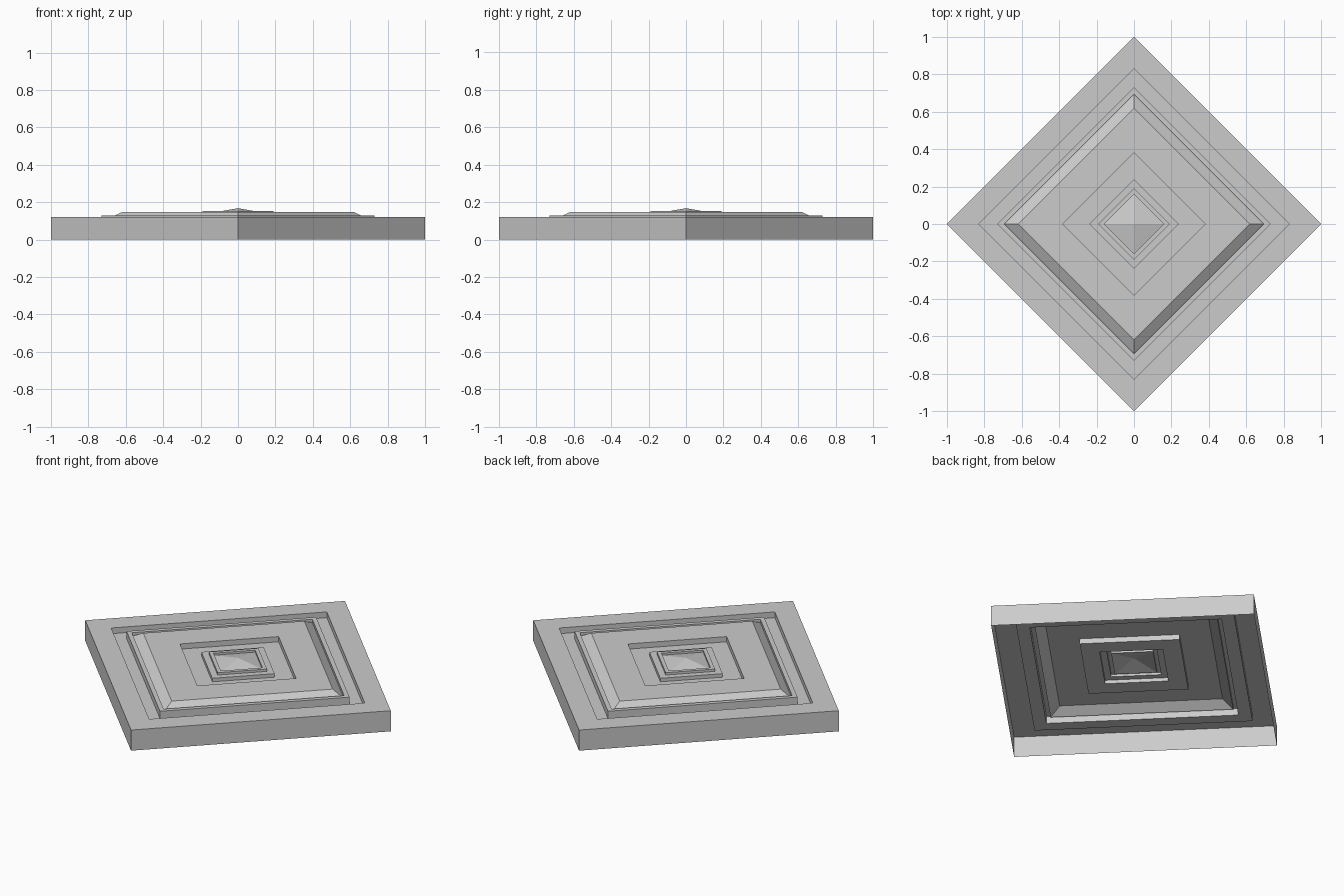
import bpy, bmesh
from math import cos, sin, pi

if "Cube" in bpy.data.objects:
    bpy.data.objects.remove(bpy.data.objects["Cube"])


def diamond_shell(name, profile):
    """Turn an (radius, z) profile into an open four-sided shell, corners on the axes."""
    bm = bmesh.new()
    rings = []
    for r, z in profile:
        if r == 0:
            rings.append([bm.verts.new((0, 0, z))] * 4)
        else:
            rings.append([bm.verts.new((r * cos(i * pi / 2), r * sin(i * pi / 2), z))
                          for i in range(4)])
    for low, high in zip(rings, rings[1:]):
        for i in range(4):
            j = (i + 1) % 4
            corners = [low[i], low[j], high[j], high[i]]
            bm.faces.new(list(dict.fromkeys(corners)))
    mesh = bpy.data.meshes.new(name)
    bm.to_mesh(mesh)
    bm.free()
    obj = bpy.data.objects.new(name, mesh)
    bpy.context.collection.objects.link(obj)
    return obj


# Outer skirt, flat border and the sunken channel inside it
diamond_shell("outer_border", [(1, 0), (1, 0.122), (0.83, 0.122), (0.83, 0.088), (0.73, 0.088)])

# Narrow raised ledge around the panel
diamond_shell("panel_ledge", [(0.73, 0.088), (0.73, 0.13), (0.695, 0.13), (0.695, 0.11)])

# Bevelled panel with a sunken centre
diamond_shell("bevelled_panel", [(0.695, 0.11), (0.62, 0.148), (0.38, 0.148),
                                 (0.38, 0.117), (0.24, 0.117)])

# Two-step plinth in the centre
diamond_shell("centre_plinth", [(0.24, 0.117), (0.24, 0.138), (0.19, 0.138),
                                (0.19, 0.152), (0.16, 0.152), (0.16, 0.14)])

# Low pyramid on top
diamond_shell("pyramid", [(0.16, 0.14), (0, 0.168)])
